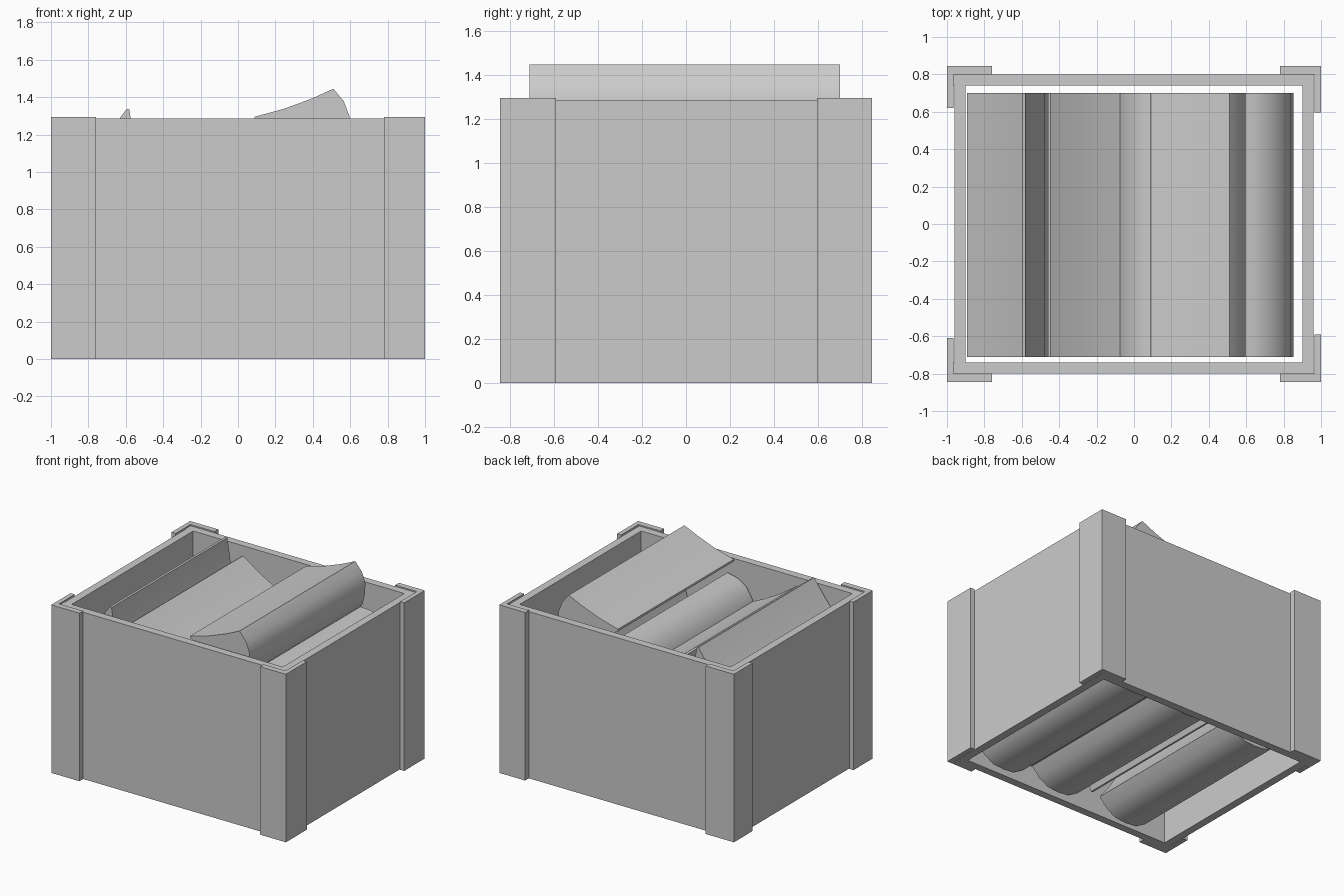
import bpy, bmesh, math

if "Cube" in bpy.data.objects:
    bpy.data.objects.remove(bpy.data.objects["Cube"])


def prism(name, pts, length, origin_fn):
    """Extrude a 2D outline; origin_fn maps (a, b, t) to a 3D point."""
    bm = bmesh.new()
    n = len(pts)
    ends = [[bm.verts.new(origin_fn(a, b, t)) for a, b in pts] for t in length]
    bm.faces.new(ends[0])
    bm.faces.new(ends[1][::-1])
    for i in range(n):
        j = (i + 1) % n
        bm.faces.new((ends[0][i], ends[1][i], ends[1][j], ends[0][j]))
    bmesh.ops.recalc_face_normals(bm, faces=bm.faces)
    me = bpy.data.meshes.new(name)
    bm.to_mesh(me)
    bm.free()
    ob = bpy.data.objects.new(name, me)
    bpy.context.collection.objects.link(ob)
    return ob


def upright(name, pts, height):
    return prism(name, pts, (0, height), lambda a, b, t: (a, b, t))


def wall(name, x0, x1, y0, y1):
    upright(name, [(x0, y0), (x1, y0), (x1, y1), (x0, y1)], 1.285)


def log(name, apex, a0, a1, r=0.505):
    """Split log: flat, slightly hollow faces and rounded bark, laid along y."""
    def polar(rad, deg):
        t = math.radians(deg)
        return (apex[0] + rad * math.cos(t), apex[1] + rad * math.sin(t))
    steps = 6
    d = a1 - a0
    bark = [polar(r * (0.885 if i in (0, steps) else 0.955 if i in (1, steps - 1) else 1),
                  a0 + d * i / steps) for i in range(steps + 1)]
    hollow = [polar(r * f, a) for f, a in
              ((0.03, a1), (0.35, a1 - 0.07 * d), (0.65, a1 - 0.03 * d))]
    hollow2 = [polar(r * f, a) for f, a in
               ((0.65, a0 + 0.03 * d), (0.35, a0 + 0.07 * d), (0.03, a0))]
    ob = prism(name, hollow2[::-1] + bark + hollow[::-1], (-0.71, 0.70),
               lambda a, b, t: (a, t, b))
    bpy.ops.object.select_all(action='DESELECT')
    bpy.context.view_layer.objects.active = ob
    ob.select_set(True)
    bpy.ops.object.shade_smooth_by_angle(angle=math.radians(30))


# Open-bottomed crate walls
wall("front_wall", -0.965, 0.96, -0.80, -0.74)
wall("back_wall", -0.965, 0.96, 0.74, 0.80)
wall("left_wall", -0.96, -0.90, -0.74, 0.74)
wall("right_wall", 0.90, 0.96, -0.74, 0.74)

# L-shaped corner posts: sign x, sign y, inner x edge, inner y edge
for name, sx, sy, ex, ey in (("front_left", -1, -1, 0.76, 0.61),
                             ("front_right", 1, -1, 0.78, 0.59),
                             ("back_left", -1, 1, 0.76, 0.62),
                             ("back_right", 1, 1, 0.78, 0.595)):
    outline = [(ex, 0.80), (ex, 0.845), (1.0, 0.845), (1.0, ey), (0.965, ey), (0.965, 0.80)]
    upright(name + "_post", [(sx * x, sy * y) for x, y in outline], 1.295)

# Bottom layer, bark facing down
log("bottom_log_left", (-0.52, 0.51), 238, 302)
log("bottom_log_middle", (0.10, 0.53), 238, 302)
log("bottom_log_right", (0.60, 0.53), 238, 302)

# Filler layer, bark facing up
log("filler_log_left", (-0.21, 0.13), 62, 118)
log("filler_log_right", (0.35, 0.13), 62, 118)

# Top layer
log("top_log_left", (-0.585, 1.35), 230, 283, 0.54)
log("top_log_centre", (-0.46, 1.24), 272, 330, 0.53)
log("top_log_inner", (0.38, 0.80), 122, 180)
log("top_log_side", (0.38, 0.68), 8, 68, 0.52)
log("top_log_right", (0.075, 1.29), -37, 19.6, 0.522)
